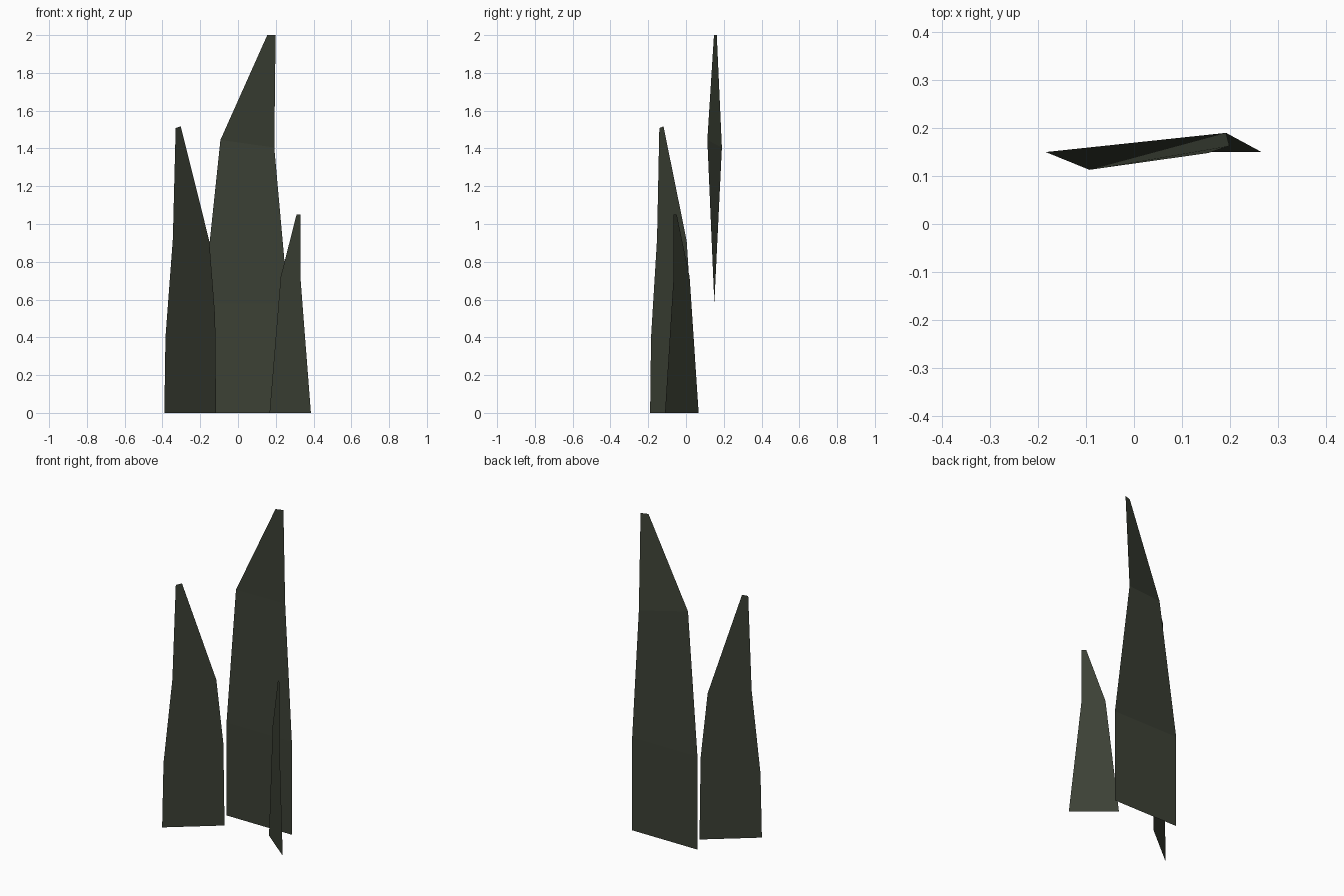
import bpy, bmesh

if "Cube" in bpy.data.objects:
    bpy.data.objects.remove(bpy.data.objects["Cube"])

# Dark olive leaf colour
leaf = bpy.data.materials.new("dark leaf green")
leaf.diffuse_color = (0.045, 0.053, 0.036, 1)
leaf.use_nodes = True
leaf.node_tree.nodes["Principled BSDF"].inputs["Base Color"].default_value = leaf.diffuse_color


def blade(name, rows):
    """Flat strip: each row is a (left, right) pair of points, from ground to tip."""
    bm = bmesh.new()
    verts = [[bm.verts.new(p) for p in row] for row in rows]
    for (a, b), (c, d) in zip(verts, verts[1:]):
        bm.faces.new((a, b, d, c))
    mesh = bpy.data.meshes.new(name)
    bm.to_mesh(mesh)
    bm.free()
    mesh.materials.append(leaf)
    obj = bpy.data.objects.new(name, mesh)
    bpy.context.collection.objects.link(obj)


def upright_blade(name, outline, start, end):
    """Vertical planar blade; its y follows x along the ground line start-end."""
    slope = (end[1] - start[1]) / (end[0] - start[0])
    blade(name, [[(x, start[1] + slope * (x - start[0]), z) for x, z in row]
                 for row in outline])


# Tall rear blade, twisted slightly towards its tip
blade("tall_blade", [
    ((-0.184, 0.15, 0), (0.266, 0.15, 0)),
    ((-0.184, 0.15, 0.58), (0.266, 0.15, 0.58)),
    ((-0.093, 0.113, 1.445), (0.192, 0.19, 1.405)),
    ((0.155, 0.148, 2.0), (0.199, 0.163, 2.0)),
])

# Medium blade on the left
upright_blade("left_blade", [
    ((-0.39, 0), (-0.116, 0)),
    ((-0.384, 0.4), (-0.121, 0.51)),
    ((-0.345, 0.92), (-0.152, 0.91)),
    ((-0.33, 1.508), (-0.303, 1.517)),
], (-0.39, -0.19), (-0.116, 0.033))

# Short blade on the right
upright_blade("right_blade", [
    ((0.167, 0), (0.386, 0)),
    ((0.226, 0.72), (0.331, 0.71)),
    ((0.31, 1.05), (0.331, 1.05)),
], (0.167, 0.067), (0.386, -0.111))
